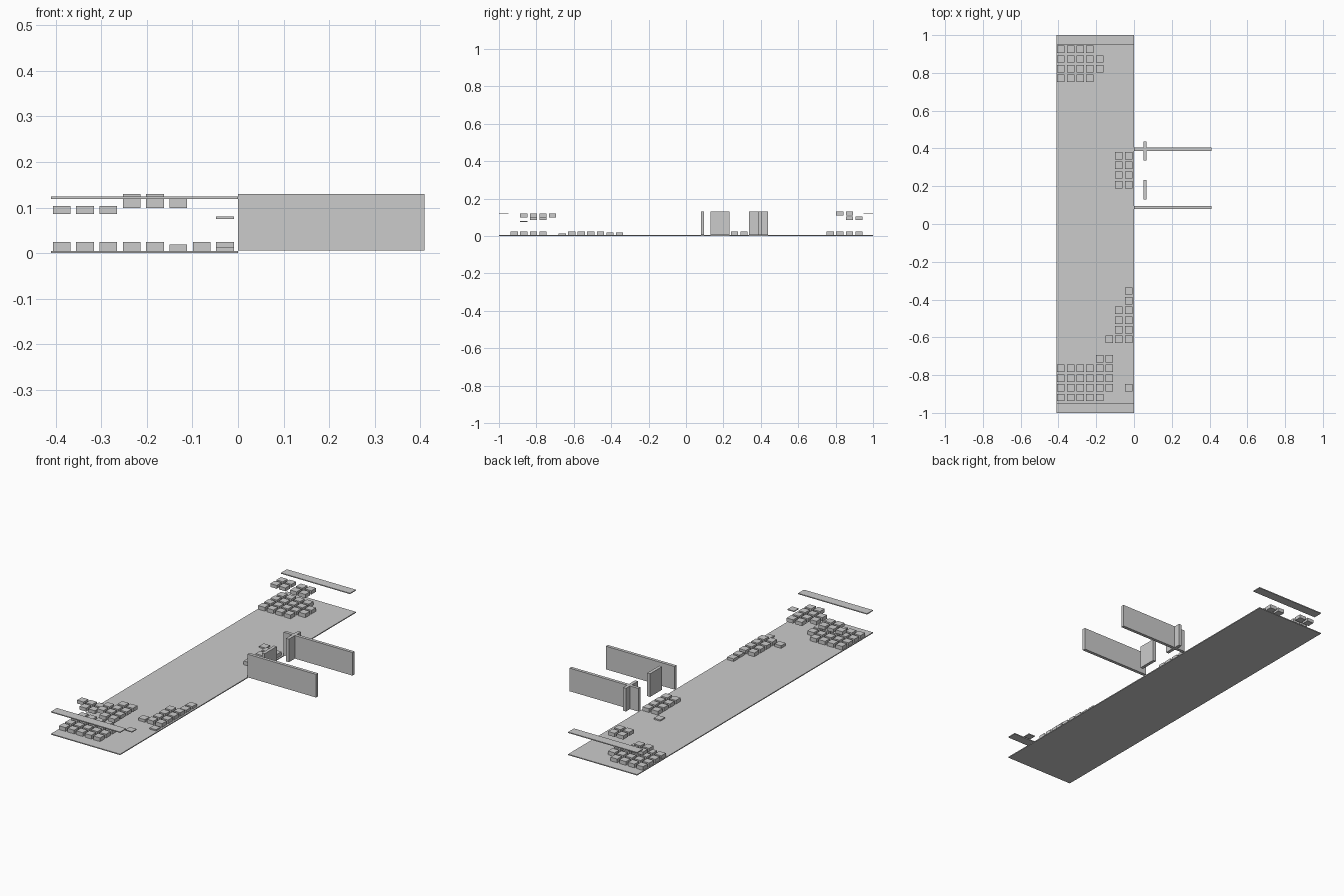
import bpy, bmesh
from mathutils import Matrix, Vector

if "Cube" in bpy.data.objects:
    bpy.data.objects.remove(bpy.data.objects["Cube"])

grey = bpy.data.materials.new("light grey")
grey.diffuse_color = (0.6, 0.6, 0.6, 1)
grey.use_nodes = True
grey.node_tree.nodes["Principled BSDF"].inputs["Base Color"].default_value = grey.diffuse_color


def add_boxes(name, boxes):
    """One object from (min corner, max corner) boxes."""
    bm = bmesh.new()
    for lo, hi in boxes:
        lo, hi = Vector(lo), Vector(hi)
        matrix = Matrix.Translation((lo + hi) / 2) @ Matrix.Diagonal((*(hi - lo), 1))
        bmesh.ops.create_cube(bm, size=1, matrix=matrix)
    mesh = bpy.data.meshes.new(name)
    bm.to_mesh(mesh)
    bm.free()
    mesh.materials.append(grey)
    obj = bpy.data.objects.new(name, mesh)
    bpy.context.collection.objects.link(obj)


PITCH, HALF = 0.0512, 0.0195


def blocks(name, rows, z0, z1):
    """Blocks on the shared grid: rows maps row number to (first, last) column."""
    boxes = []
    for row, (first, last) in rows.items():
        y = 0.925 - PITCH * row
        for col in range(first, last + 1):
            x = -0.387 + PITCH * col
            boxes.append(((x - HALF, y - HALF, z0), (x + HALF, y + HALF, z1)))
    add_boxes(name, boxes)


# Ground slab and the two raised end strips
FLOOR = 0.005
add_boxes("floor_slab", [((-0.41, -1, 0), (0, 1, FLOOR))])
add_boxes("end_strips", [((-0.41, -1, 0.119), (0, -0.95, 0.124)),
                         ((-0.41, 0.95, 0.119), (0, 1, 0.124))])

# Blocks standing on the slab
blocks("back_floor_blocks", {0: (0, 3), 1: (0, 4), 2: (0, 4), 3: (0, 3)}, FLOOR, 0.025)
blocks("front_floor_blocks", {33: (0, 3), 34: (0, 4), 35: (0, 4), 36: (0, 4)}, FLOOR, 0.025)
blocks("middle_floor_blocks", {r: (6, 7) for r in range(11, 15)}, FLOOR, 0.025)
blocks("side_floor_blocks", {27: (6, 7), 28: (6, 7), 29: (6, 7), 30: (6, 7)}, FLOOR, 0.025)
blocks("side_low_blocks", {25: (7, 7), 26: (7, 7), 30: (5, 5)}, FLOOR, 0.019)
blocks("thin_floor_tiles", {10: (5, 5), 31: (7, 7)}, FLOOR, 0.012)

# Raised blocks
blocks("front_raised_blocks_outer", {33: (0, 2), 34: (1, 2)}, 0.086, 0.104)
blocks("front_raised_blocks_inner", {32: (4, 5), 33: (3, 5), 34: (3, 5), 35: (4, 5)}, 0.099, 0.119)
blocks("back_raised_blocks_outer", {0: (0, 1), 1: (0, 1)}, 0.086, 0.104)
blocks("back_raised_blocks_inner", {1: (3, 4), 2: (3, 4)}, 0.11, 0.13)
blocks("raised_tile", {35: (7, 7)}, 0.075, 0.08)

# Two long walls, each with a short cross wall
add_boxes("long_walls", [((0, y, 0.006), (0.409, y + 0.017, 0.13)) for y in (0.079, 0.387)])
add_boxes("cross_walls", [((0.05, y, 0.006), (0.067, y + 0.102, 0.13)) for y in (0.131, 0.336)])
